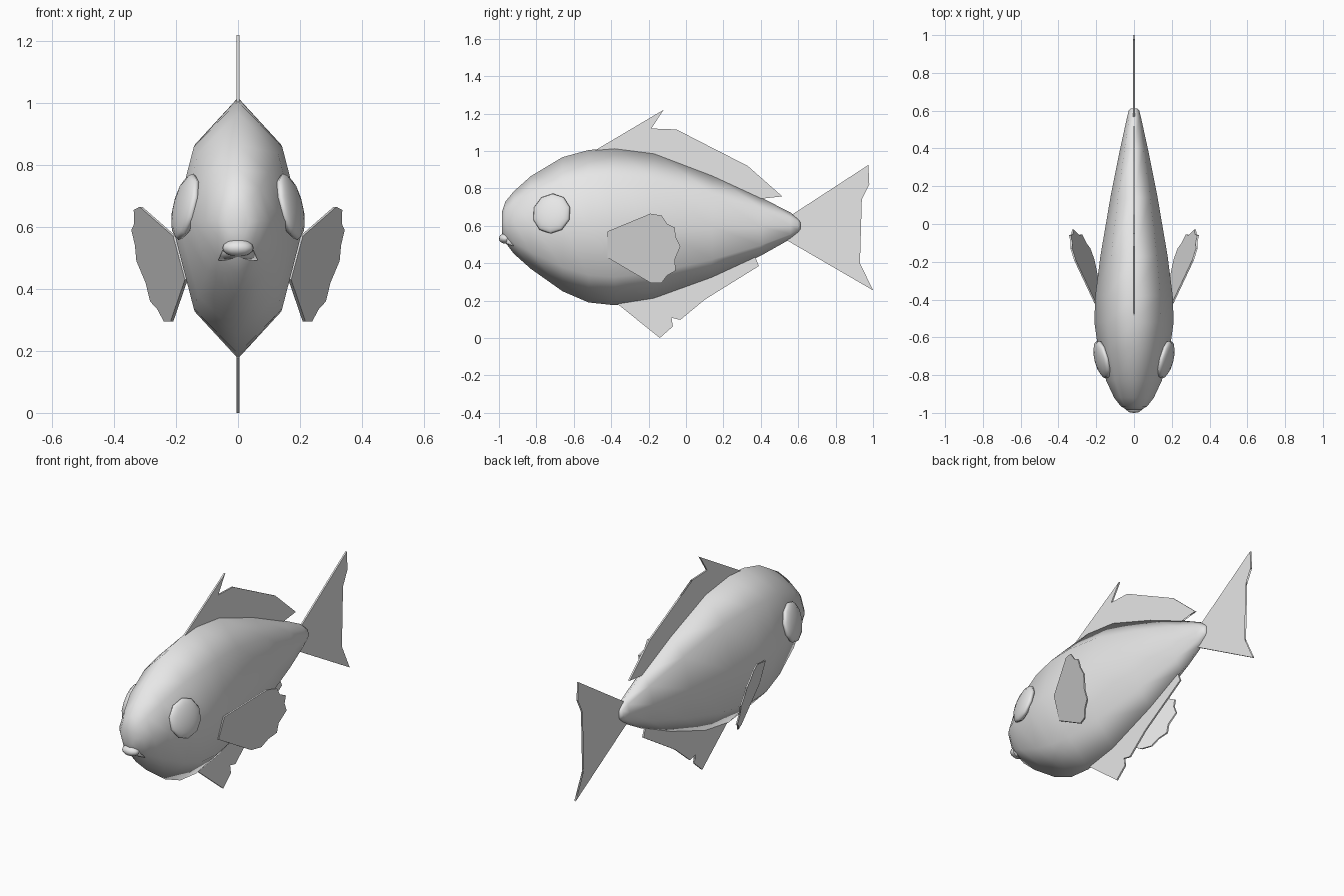
import bpy, bmesh
from mathutils import Vector

cube = bpy.data.objects.get("Cube")
if cube:
    bpy.data.objects.remove(cube, do_unlink=True)

grey = bpy.data.materials.new("plain grey")
grey.use_nodes = True
grey.diffuse_color = (0.8, 0.8, 0.8, 1)
grey.node_tree.nodes["Principled BSDF"].inputs["Base Color"].default_value = (0.8, 0.8, 0.8, 1)


def finish(name, bm, smooth=False):
    bmesh.ops.recalc_face_normals(bm, faces=bm.faces)
    for f in bm.faces:
        f.smooth = smooth
    mesh = bpy.data.meshes.new(name)
    bm.to_mesh(mesh)
    bm.free()
    mesh.materials.append(grey)
    ob = bpy.data.objects.new(name, mesh)
    bpy.context.collection.objects.link(ob)
    return ob


def fin(name, outline, place, thick=0.009):
    """Thin plate with a jagged (y, z) outline; place gives x at each point."""
    bm = bmesh.new()
    sides = [[bm.verts.new((place(y, z) + s * thick / 2, y, z)) for y, z in outline]
             for s in (-1, 1)]
    for ring in sides:
        bm.faces.new(ring)
    n = len(outline)
    for i in range(n):
        j = (i + 1) % n
        bm.faces.new((sides[0][i], sides[0][j], sides[1][j], sides[1][i]))
    bmesh.ops.triangulate(bm, faces=[f for f in bm.faces if len(f.verts) > 4])
    return finish(name, bm)


def ball(name, centre, size, axis, segments, rings):
    """Flattened sphere whose pole points along axis."""
    bm = bmesh.new()
    bmesh.ops.create_uvsphere(bm, u_segments=segments, v_segments=rings, radius=1)
    ob = finish(name, bm, True)
    ob.scale = size
    ob.location = centre
    ob.rotation_mode = 'QUATERNION'
    ob.rotation_quaternion = Vector(axis).to_track_quat('Z', 'Y')
    return ob


# Body: eight-sided rings along y, each (y, half width, bottom, top)
stations = [(-0.985, 0.035, 0.56, 0.67), (-0.965, 0.07, 0.51, 0.73), (-0.92, 0.105, 0.45, 0.785),
            (-0.83, 0.147, 0.37, 0.865), (-0.66, 0.19, 0.25, 0.967), (-0.52, 0.21, 0.19, 1.005),
            (-0.38, 0.205, 0.175, 1.017), (-0.17, 0.178, 0.208, 0.99), (0.14, 0.125, 0.32, 0.872),
            (0.4, 0.073, 0.44, 0.752), (0.56, 0.038, 0.53, 0.67), (0.6, 0.028, 0.562, 0.638),
            (0.612, 0.018, 0.58, 0.62)]
section = [(0, 1), (0.68, 0.64), (1, 0), (0.68, -0.64), (0, -1), (-0.68, -0.64), (-1, 0), (-0.68, 0.64)]
bm = bmesh.new()
rings = []
for y, w, lo, hi in stations:
    mid, half = (lo + hi) / 2, (hi - lo) / 2
    rings.append([bm.verts.new((u * w, y, mid + v * half)) for u, v in section])
for a, b in zip(rings, rings[1:]):
    for i in range(8):
        j = (i + 1) % 8
        bm.faces.new((a[i], a[j], b[j], b[i]))
bm.faces.new(rings[0])
bm.faces.new(rings[-1])
finish("body", bm, True)

# Fins on the centre line
flat = lambda y, z: 0
fin("back_fin", [(-0.5, 0.995), (-0.12, 1.22), (-0.185, 1.12), (-0.05, 1.115), (-0.075, 1.05),
                 (0.05, 1.063), (0.33, 0.92), (0.515, 0.757), (0.4, 0.765), (0.36, 0.74),
                 (0.1, 0.85), (-0.17, 0.95)], flat)
fin("belly_fin", [(-0.37, 0.185), (-0.14, 0.0), (-0.07, 0.062), (-0.1, 0.113), (-0.03, 0.097),
                  (0.1, 0.205), (0.39, 0.385), (0.37, 0.435), (0.2, 0.38), (-0.1, 0.25)], flat)
fin("tail_fin", [(0.56, 0.655), (0.975, 0.925), (0.98, 0.82), (0.915, 0.815), (0.94, 0.74),
                 (0.89, 0.725), (0.9, 0.655), (0.84, 0.58), (0.895, 0.56), (0.875, 0.44),
                 (0.93, 0.4), (0.92, 0.355), (1.0, 0.255), (0.535, 0.525)], flat)

# Paired side fins and eyes
scallop = [(-0.42, 0.57), (-0.19, 0.665), (-0.13, 0.655), (-0.1, 0.61), (-0.06, 0.59),
           (-0.055, 0.54), (-0.03, 0.49), (-0.06, 0.42), (-0.055, 0.36), (-0.1, 0.335),
           (-0.13, 0.295), (-0.19, 0.295), (-0.42, 0.43)]
for side, s in (("left", 1), ("right", -1)):
    fin(side + "_side_fin", scallop, lambda y, z: s * (0.202 + 0.36 * y + 0.27 * z))
    ball(side + "_eye", (s * 0.168, -0.718, 0.665), (0.105, 0.11, 0.034), (s, -0.26, 0.24), 10, 8)

# Mouth: rounded upper lip over a pointed-cornered lower lip
ball("upper_lip", (0, -0.965, 0.532), (0.05, 0.036, 0.028), (0, 0, 1), 12, 8)
bm = bmesh.new()
top = [(-0.045, -0.96, 0.535), (0, -0.998, 0.53), (0.045, -0.96, 0.535), (0, -0.92, 0.55)]
base = [(-0.064, -0.925, 0.492), (0, -0.965, 0.505), (0.064, -0.925, 0.492), (0, -0.9, 0.5)]
up, down = [[bm.verts.new(p) for p in row] for row in (top, base)]
bm.faces.new(up)
bm.faces.new(down)
for i in range(4):
    j = (i + 1) % 4
    bm.faces.new((up[i], up[j], down[j], down[i]))
finish("lower_lip", bm, True)
